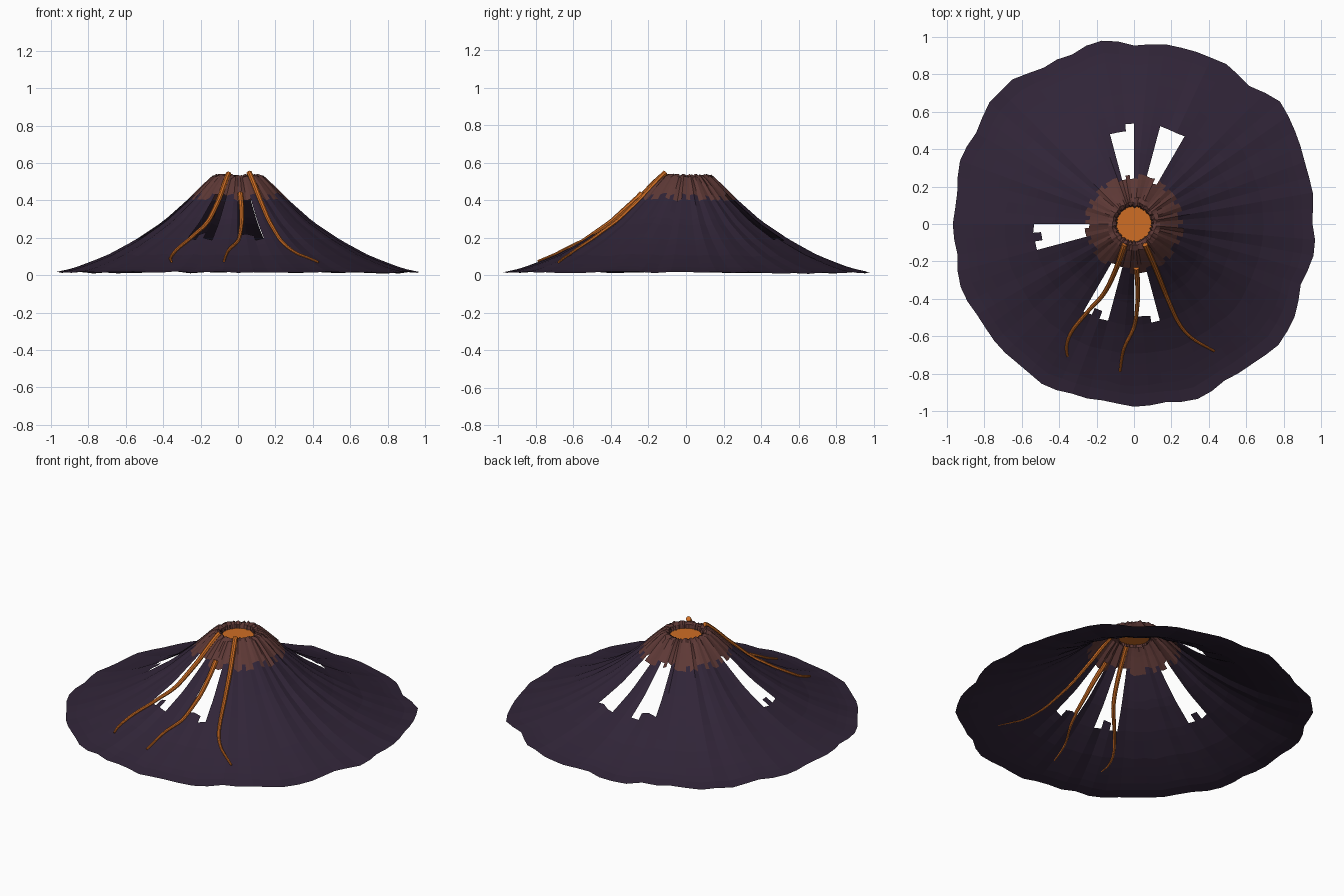
import bpy, bmesh, math, random
from mathutils import Vector

if "Cube" in bpy.data.objects:
    bpy.data.objects.remove(bpy.data.objects["Cube"])

random.seed(7)
COLS = 72


def material(name, rgb):
    m = bpy.data.materials.new(name)
    m.diffuse_color = (*rgb, 1)
    m.use_nodes = True
    m.node_tree.nodes["Principled BSDF"].inputs["Base Color"].default_value = m.diffuse_color
    return m


DARK = material("dark purple rock", (0.030, 0.018, 0.039))
BROWN = material("warm brown rock", (0.112, 0.041, 0.037))
LAVA = material("orange lava", (0.62, 0.155, 0.018))

# slope profile (radius, height) and skirt outline radius every 10 degrees from +x
PROFILE = [(0.0, 0.60), (0.13, 0.535), (0.18, 0.49), (0.27, 0.40), (0.40, 0.285), (0.55, 0.185),
           (0.70, 0.105), (0.85, 0.047), (0.93, 0.023), (1.0, 0.012), (1.1, 0.012)]
OUTLINE = [0.97, 0.98, 0.98, 1.01, 1.03, 0.97, 1.00, 0.99, 0.99, 0.97, 1.01, 0.98,
           0.98, 1.02, 1.02, 0.99, 1.00, 0.97, 0.98, 0.97, 1.00, 0.98, 0.99, 0.98,
           1.00, 0.98, 0.97, 0.99, 0.98, 1.01, 0.98, 0.99, 1.02, 1.00, 0.96, 0.99]
RIDGE = [random.uniform(-1, 1) for _ in range(COLS)]


def cyclic(values, angle):
    t = angle / math.tau % 1 * len(values)
    i = int(t)
    return values[i % len(values)] * (1 - t + i) + values[(i + 1) % len(values)] * (t - i)


def height(angle, r):
    for (r0, z0), (r1, z1) in zip(PROFILE, PROFILE[1:]):
        if r <= r1:
            break
    z = z0 + (z1 - z0) * (r - r0) / (r1 - r0)
    amp = 0.009 * min(1, max(0.45, (1.0 - r) * 2))
    return max(0.0, z + amp * cyclic(RIDGE, angle))


def finish(name, bm, mats):
    me = bpy.data.meshes.new(name)
    bm.to_mesh(me)
    bm.free()
    for m in mats:
        me.materials.append(m)
    ob = bpy.data.objects.new(name, me)
    bpy.context.collection.objects.link(ob)
    return ob


def ring(bm, func):
    return [bm.verts.new(func(math.tau * c / COLS, c)) for c in range(COLS)]


def polar(a, r, z):
    return (r * math.cos(a), r * math.sin(a), z)


# mountain slope: ridged cone, brown cap and five open fissures
bm = bmesh.new()
RADII = [0.115, 0.14, 0.165, 0.19, 0.215, 0.24, 0.265, 0.30, 0.34, 0.38, 0.42, 0.46,
         0.50, 0.54, 0.59, 0.64, 0.70, 0.76, 0.82, 0.88, 0.93, 1.0]


def slope_point(r):
    def point(a, c):
        edge = cyclic(OUTLINE, a) - 0.012
        rr = r * (1 + (edge - 1) * r ** 3) + random.uniform(-0.004, 0.004)
        return polar(a, rr, height(a, rr))
    return point


rings = [ring(bm, slope_point(r)) for r in RADII]
cap = [random.choice((0.23, 0.25, 0.255, 0.28)) for _ in range(COLS)]
ends = [random.choice((0.50, 0.53, 0.53)) for _ in range(COLS)]
FISSURES = (60, 90, 180, 240, 270)
for k, (lo, hi) in enumerate(zip(rings, rings[1:])):
    mid = (RADII[k] + RADII[k + 1]) / 2
    for c in range(COLS):
        d = (c + 0.5) * 360 / COLS
        brown = mid < cap[c]
        if not brown and mid < ends[c] and any(s < d < s + 15 for s in FISSURES):
            continue
        n = (c + 1) % COLS
        f = bm.faces.new((lo[c], hi[c], hi[n], lo[n]))
        f.material_index = int(brown)
# crater wall falling from the uneven rim
prev = rings[0]
for r, z in ((0.10, 0.525), (0.085, 0.48)):
    nxt = ring(bm, lambda a, c: polar(a, r + random.uniform(-0.008, 0.008), z))
    for c in range(COLS):
        n = (c + 1) % COLS
        bm.faces.new((nxt[c], prev[c], prev[n], nxt[n])).material_index = 1
    prev = nxt
# settle the crater rim at a fairly even height
for v in rings[0]:
    v.co.z = 0.535 + random.uniform(-0.008, 0.008)
finish("mountain_slope", bm, [DARK, BROWN])

# lava pool filling the crater
bm = bmesh.new()
bm.faces.new(ring(bm, lambda a, c: polar(a, 0.094, 0.503)))
finish("lava_pool", bm, [LAVA])

# lava streams: tapered tubes following the slope
STREAMS = {
    "lava_stream_left": [(-.05, -.11), (-.10, -.25), (-.16, -.37), (-.24, -.46),
                         (-.33, -.57), (-.36, -.65), (-.355, -.71)],
    "lava_stream_middle": [(.012, -.235), (.02, -.33), (.018, -.43), (0, -.55),
                           (-.055, -.67), (-.075, -.79)],
    "lava_stream_right": [(.06, -.11), (.12, -.25), (.18, -.40), (.24, -.53),
                          (.31, -.61), (.43, -.68)],
}


def smooth_path(pts, steps=6):
    out = []
    for i in range(len(pts) - 1):
        p = [Vector(pts[max(0, min(len(pts) - 1, i + j))]) for j in (-1, 0, 1, 2)]
        for s in range(steps):
            t = s / steps
            out.append(0.5 * (2 * p[1] + (p[2] - p[0]) * t
                              + (2 * p[0] - 5 * p[1] + 4 * p[2] - p[3]) * t * t
                              + (3 * p[1] - p[0] - 3 * p[2] + p[3]) * t ** 3))
    return out + [Vector(pts[-1])]


for name, pts in STREAMS.items():
    path = [Vector((p.x, p.y, height(math.atan2(p.y, p.x), p.length) + 0.005))
            for p in smooth_path(pts)]
    bm = bmesh.new()
    prev = None
    for i, p in enumerate(path):
        t = (path[min(i + 1, len(path) - 1)] - path[max(i - 1, 0)]).normalized()
        side = t.cross(Vector((0, 0, 1))).normalized()
        up = side.cross(t)
        rad = 0.015 - 0.009 * i / (len(path) - 1)
        loop = [bm.verts.new(p + rad * (side * math.cos(a) + up * math.sin(a)))
                for a in (math.tau * j / 8 for j in range(8))]
        if prev:
            for j in range(8):
                bm.faces.new((prev[j], prev[(j + 1) % 8], loop[(j + 1) % 8], loop[j]))
        else:
            bm.faces.new(loop)
        prev = loop
    bm.faces.new(prev)
    bmesh.ops.recalc_face_normals(bm, faces=bm.faces)
    finish(name, bm, [LAVA])
